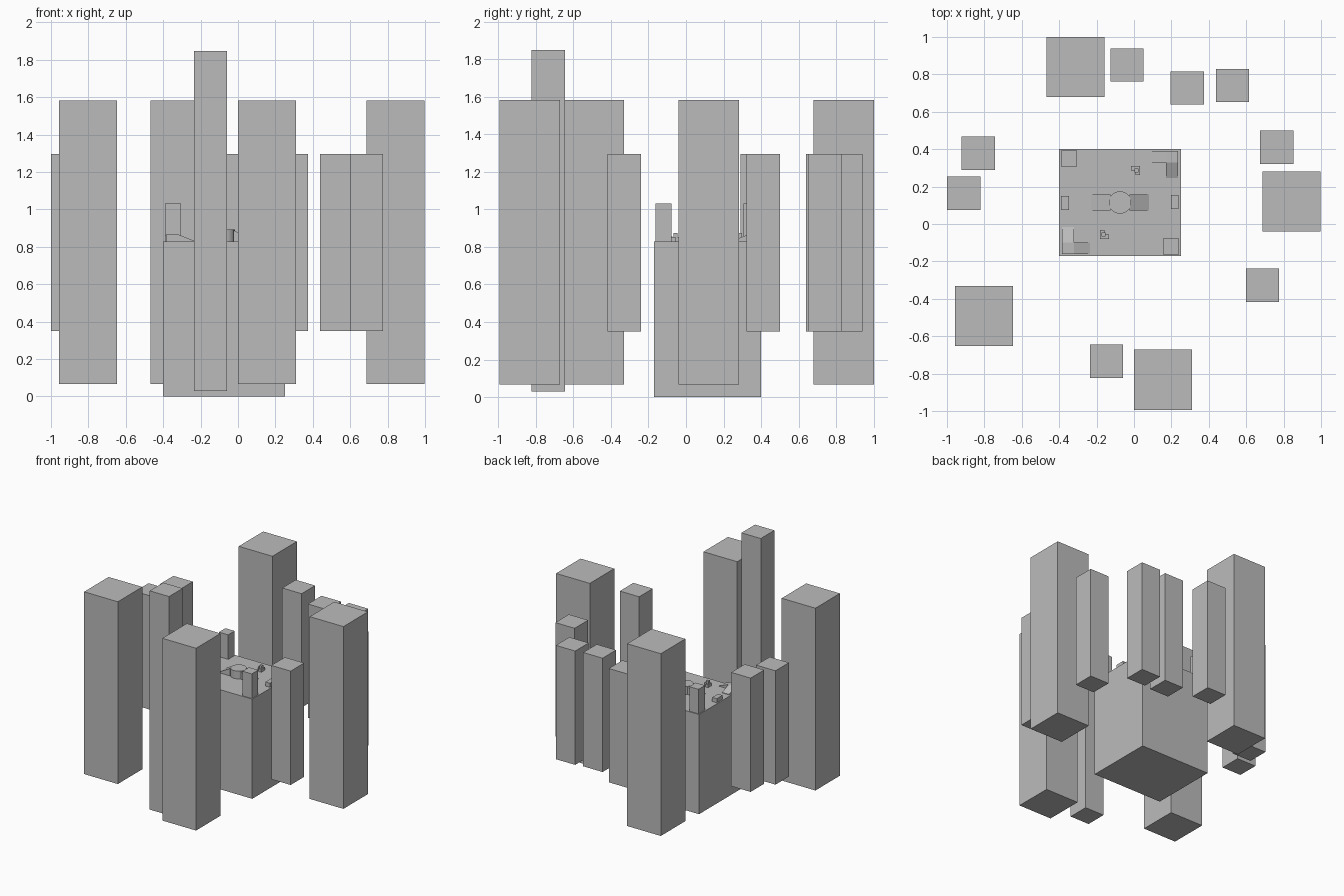
import bpy, bmesh, math

if "Cube" in bpy.data.objects:
    bpy.data.objects.remove(bpy.data.objects["Cube"])

CX, CY = -0.075, 0.115   # centre of the arena platform
TOP = 0.828              # platform height

stone = bpy.data.materials.new("grey_stone")
stone.diffuse_color = (0.5, 0.5, 0.5, 1)
stone.use_nodes = True
stone.node_tree.nodes["Principled BSDF"].inputs["Base Color"].default_value = stone.diffuse_color


def finish(name, bm):
    bmesh.ops.recalc_face_normals(bm, faces=bm.faces)
    me = bpy.data.meshes.new(name)
    bm.to_mesh(me)
    bm.free()
    me.materials.append(stone)
    ob = bpy.data.objects.new(name, me)
    bpy.context.collection.objects.link(ob)
    return ob


def box(name, x0, x1, y0, y1, z0, z1):
    bm = bmesh.new()
    bmesh.ops.create_cube(bm, size=1)
    for v in bm.verts:
        v.co = (x1 if v.co.x > 0 else x0,
                y1 if v.co.y > 0 else y0,
                z1 if v.co.z > 0 else z0)
    return finish(name, bm)


def ramp(name, high, low, half, h, end=0.004):
    """Wedge falling from point high to point low, with the given half width."""
    dx, dy = low[0] - high[0], low[1] - high[1]
    n = math.hypot(dx, dy)
    sx, sy = -dy / n * half, dx / n * half
    bm = bmesh.new()
    ends = []
    for s in (-1, 1):
        prof = [(high, TOP), (low, TOP), (low, TOP + end), (high, TOP + h)]
        ends.append([bm.verts.new((p[0] + s * sx, p[1] + s * sy, z)) for p, z in prof])
    bm.faces.new(ends[0])
    bm.faces.new(ends[1][::-1])
    for i in range(4):
        j = (i + 1) % 4
        bm.faces.new((ends[0][i], ends[0][j], ends[1][j], ends[1][i]))
    return finish(name, bm)


# Main platform
box("platform", -0.4, 0.25, -0.17, 0.4, 0, TOP)

# Wide surrounding towers
for i, (x, y) in enumerate([(-0.314, 0.84), (0.843, 0.12), (-0.803, -0.492), (0.155, -0.833)]):
    box(f"wide_tower_{i}", x - 0.155, x + 0.155, y - 0.161, y + 0.161, 0.067, 1.582)

# Narrow surrounding towers
narrow = [(-0.037, 0.85), (0.285, 0.727), (0.527, 0.741), (-0.832, 0.378),
          (-0.911, 0.164), (0.763, 0.411), (0.687, -0.328)]
for i, (x, y) in enumerate(narrow):
    box(f"narrow_tower_{i}", x - 0.089, x + 0.089, y - 0.089, y + 0.089, 0.35, 1.296)
box("tall_narrow_tower", -0.236, -0.058, -0.823, -0.645, 0.03, 1.848)

# Central round pedestal
bm = bmesh.new()
bmesh.ops.create_cone(bm, cap_ends=True, segments=32, radius1=0.06, radius2=0.06, depth=0.065)
bmesh.ops.translate(bm, verts=bm.verts, vec=(CX, CY, TOP + 0.0325))
ped = finish("pedestal", bm)
bpy.context.view_layer.objects.active = ped
ped.select_set(True)
bpy.ops.object.shade_smooth_by_angle(angle=math.radians(30))

# Cover pieces, repeated by a half turn about the platform centre
for s, side in ((1, "right"), (-1, "left")):
    def p(x, y):
        return (CX + s * x, CY + s * y)

    def block(name, x0, x1, y0, y1, h, z=0.0):
        a, b = p(x0, y0), p(x1, y1)
        box(f"{name}_{side}", min(a[0], b[0]), max(a[0], b[0]),
            min(a[1], b[1]), max(a[1], b[1]), TOP + z, TOP + z + h)

    # Ramp up to the pedestal
    ramp(f"pedestal_ramp_{side}", p(0.05, 0), p(0.154, 0), 0.042, 0.062)
    # Tall pillar
    block("pillar", 0.23, 0.315, -0.277, -0.192, 0.204)
    # Low side wall
    block("low_wall", 0.272, 0.314, -0.036, 0.039, 0.034)
    # Raised corner with two ramps leading down
    block("corner_step", 0.245, 0.31, 0.215, 0.276, 0.038)
    ramp(f"corner_ramp_side_{side}", p(0.245, 0.2455), p(0.16, 0.2455), 0.0305, 0.038)
    ramp(f"corner_ramp_end_{side}", p(0.2775, 0.215), p(0.2775, 0.132), 0.0325, 0.038)
    # Small crate pile
    block("crate_a", 0.082, 0.106, 0.146, 0.17, 0.024)
    block("crate_b", 0.058, 0.082, 0.17, 0.194, 0.024)
    block("crate_c", 0.082, 0.106, 0.17, 0.194, 0.024)
    block("crate_top", 0.078, 0.1, 0.16, 0.182, 0.022, 0.024)
